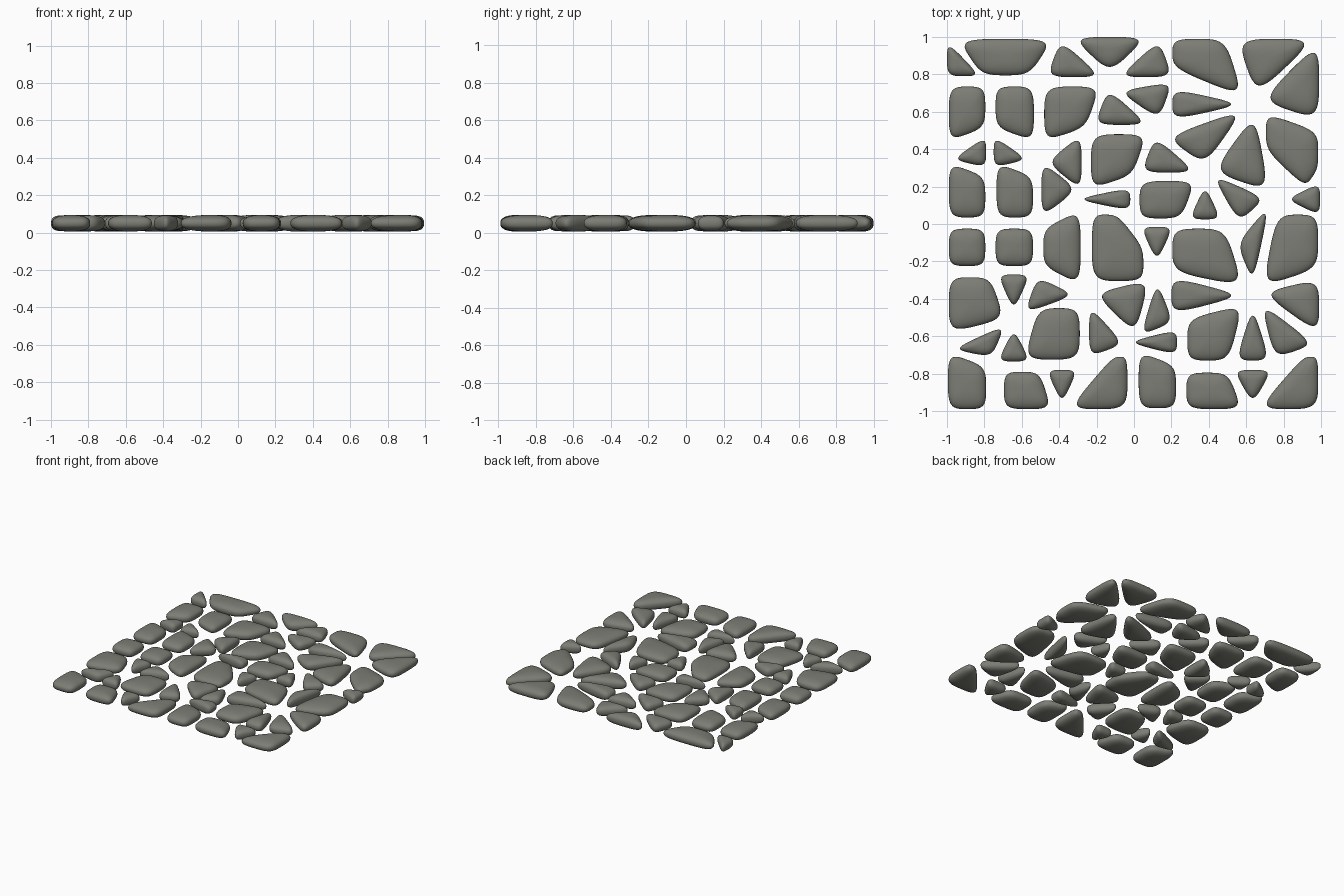
import bpy, bmesh, math

if "Cube" in bpy.data.objects:
    bpy.data.objects.remove(bpy.data.objects["Cube"])

# One flat grey stone colour
mat = bpy.data.materials.new("stone_grey")
mat.diffuse_color = (0.205, 0.205, 0.18, 1)
mat.use_nodes = True
mat.node_tree.nodes["Principled BSDF"].inputs["Base Color"].default_value = mat.diffuse_color

Z_MID, HALF = 0.05, 0.0445


# Corner letters a..y address a 5x5 lattice across the stone's box (a = low left, y = top right)
def corners(code):
    return [((ord(c) - 97) % 5 / 4, (ord(c) - 97) // 5 / 4) for c in code]


# Rounded outline: cubic B-spline through corners and edge midpoints, fitted to the box
def outline(code, x0, x1, y0, y1, steps=7):
    pts, ctrl = corners(code), []
    for i, p in enumerate(pts):
        q = pts[(i + 1) % len(pts)]
        ctrl += [p, ((p[0] + q[0]) / 2, (p[1] + q[1]) / 2)]
    out, n = [], len(ctrl)
    for i in range(n):
        for s in range(steps):
            t = s / steps
            w = ((1 - t) ** 3, 3 * t**3 - 6 * t**2 + 4, -3 * t**3 + 3 * t**2 + 3 * t + 1, t**3)
            out.append([sum(w[k] * ctrl[(i + k) % n][a] for k in range(4)) / 6 for a in (0, 1)])
    for a, lo, hi in ((0, x0, x1), (1, y0, y1)):
        mn, mx = min(p[a] for p in out), max(p[a] for p in out)
        for p in out:
            p[a] = lo + (p[a] - mn) / (mx - mn) * (hi - lo)
    return out


# Pebble: outline rings shrinking toward the centre along a plump rounded profile
def stone(name, x0, x1, y0, y1, code):
    ring = outline(code, x0, x1, y0, y1)
    n = len(ring)
    cx, cy = sum(p[0] for p in ring) / n, sum(p[1] for p in ring) / n
    size = math.sqrt((x1 - x0) * (y1 - y0))
    h = HALF * min(1, 0.8 + size)
    bm = bmesh.new()
    loops = []
    for k in range(-7, 8):
        a = k / 8 * math.pi / 2
        s = math.cos(a) ** 0.8
        z = Z_MID + math.copysign(abs(math.sin(a)) ** 0.8, k) * h
        loops.append([bm.verts.new((cx + (x - cx) * s, cy + (y - cy) * s, z)) for x, y in ring])
    for lo, hi in zip(loops, loops[1:]):
        for i in range(n):
            j = (i + 1) % n
            bm.faces.new((lo[i], lo[j], hi[j], hi[i]))
    for loop, z in ((loops[0], Z_MID - h), (loops[-1], Z_MID + h)):
        tip = bm.verts.new((cx, cy, z))
        for i in range(n):
            bm.faces.new((loop[i], loop[(i + 1) % n], tip))
    bmesh.ops.recalc_face_normals(bm, faces=bm.faces)
    for f in bm.faces:
        f.smooth = True
    me = bpy.data.meshes.new(name)
    bm.to_mesh(me)
    bm.free()
    me.materials.append(mat)
    bpy.context.collection.objects.link(bpy.data.objects.new(name, me))


# Paving rows from front to back: x range, y range, corner shape
edge_row = [
    (-.995, -.79, -.99, -.71, "aetu"), (-.695, -.46, -.99, -.79, "aexu"),
    (-.45, -.32, -.93, -.78, "cyu"), (-.305, -.035, -.99, -.71, "aeyx"),
    (.025, .225, -.985, -.705, "aetu"), (.28, .555, -.99, -.795, "aexu"),
    (.555, .715, -.93, -.78, "cyu"), (.71, .985, -.99, -.71, "aeyx")]
row_2 = [
    (-.93, -.71, -.70, -.565, "fdy"), (-.71, -.575, -.735, -.59, "aew"),
    (-.565, -.29, -.725, -.45, "aeyv"), (-.24, -.085, -.69, -.475, "aju"),
    (.01, .23, -.685, -.58, "key"), (.055, .19, -.575, -.35, "ajw"),
    (.285, .56, -.73, -.455, "adyp"), (.565, .705, -.73, -.49, "aew"),
    (.70, .925, -.695, -.465, "bju")]
row_3 = [
    (-.99, -.715, -.56, -.285, "ajxu"), (-.71, -.575, -.43, -.27, "cyu"),
    (-.565, -.355, -.455, -.305, "aov"), (-.17, .06, -.545, -.32, "pdy"),
    (.20, .52, -.46, -.305, "aou"), (.735, .99, -.545, -.315, "pey")]
row_4 = [
    (-.99, -.795, -.225, -.025, "aeyu"), (-.74, -.54, -.225, -.025, "aeyu"),
    (-.485, -.285, -.295, .045, "feyp"), (-.225, .05, -.305, .05, "aeowu"),
    (.055, .19, -.17, -.015, "cyu"), (.205, .555, -.31, -.025, "fexu"),
    (.57, .705, -.265, .055, "cyk"), (.71, .985, -.305, .05, "ajyv")]
row_5 = [
    (-.99, -.795, .035, .305, "aetu"), (-.735, -.54, .035, .305, "aetu"),
    (-.495, -.335, .07, .30, "aou"), (-.265, -.02, .085, .18, "key"),
    (.03, .305, .03, .23, "adyu"), (.315, .445, .025, .175, "aew"),
    (.45, .67, .04, .235, "cou"), (.845, .995, .065, .20, "key")]
row_6 = [
    (-.94, -.79, .315, .445, "fey"), (-.75, -.60, .315, .445, "aju"),
    (-.435, -.28, .215, .445, "key"), (-.23, .045, .21, .48, "aiyu"),
    (.06, .29, .275, .435, "aev"), (.22, .54, .35, .58, "kcy"),
    (.465, .70, .205, .53, "fex"), (.705, .985, .22, .57, "kdjtu")]
row_7 = [
    (-.99, -.795, .465, .735, "ajyu"), (-.74, -.535, .465, .735, "feyu"),
    (-.48, -.205, .465, .735, "aiyu"), (-.19, .035, .53, .69, "aev"),
    (-.04, .185, .59, .745, "dyp"), (.205, .52, .575, .705, "aou"),
    (.73, .99, .585, .915, "fey")]
back_row = [
    (-1, -.85, .79, .945, "aeu"), (-.905, -.47, .795, .99, "bdyu"),
    (-.445, -.215, .785, .95, "aev"), (-.285, .025, .84, 1, "cyu"),
    (-.04, .185, .785, .95, "aex"), (.205, .555, .715, .99, "kexu"),
    (.58, .91, .74, .99, "byu")]

rows = (edge_row, row_2, row_3, row_4, row_5, row_6, row_7, back_row)
for r, row in enumerate(rows, 1):
    for i, spec in enumerate(row, 1):
        stone(f"paving_stone_{r}_{i}", *spec)
